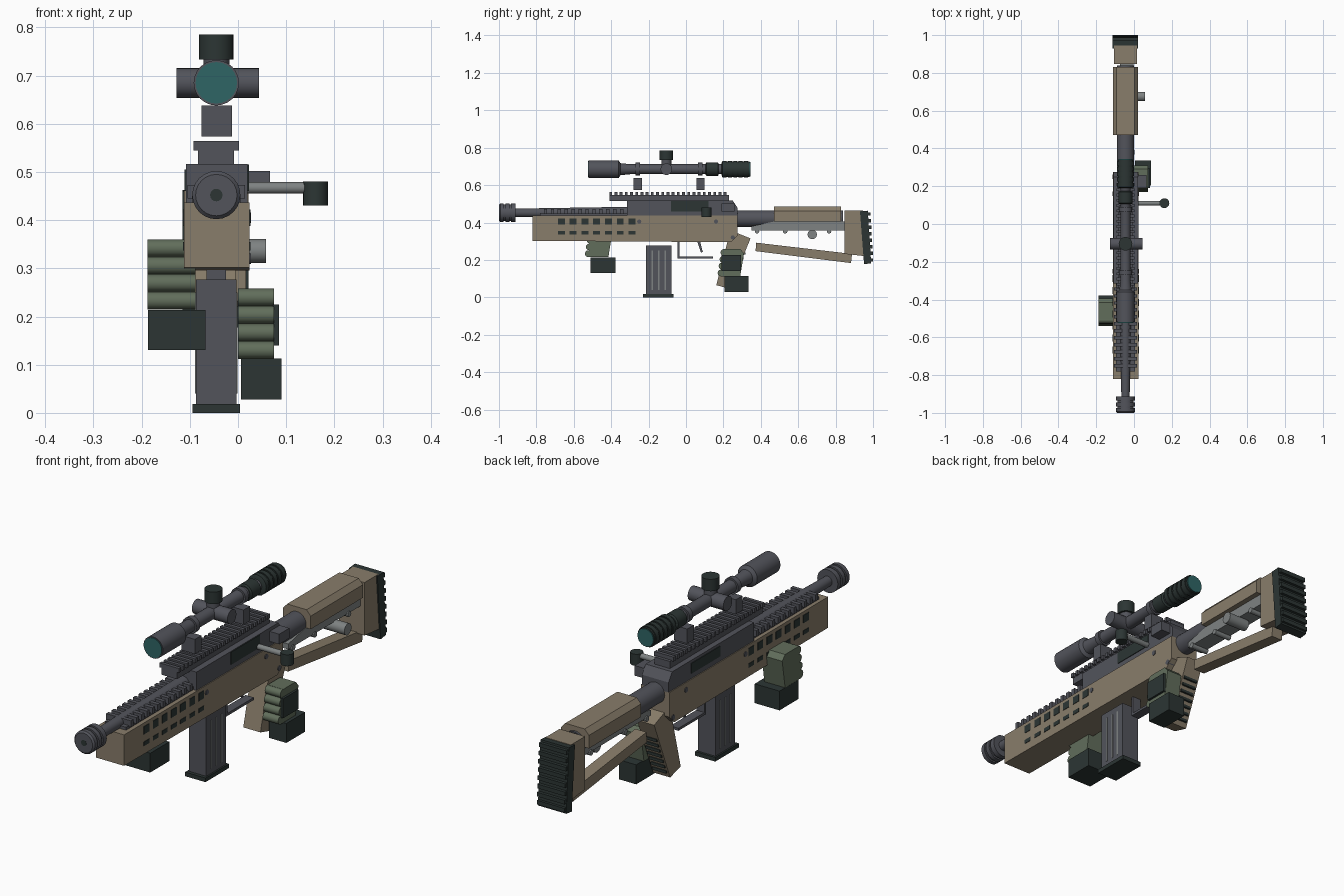
import bpy, bmesh, math
from mathutils import Vector, Matrix

if "Cube" in bpy.data.objects:
    bpy.data.objects.remove(bpy.data.objects["Cube"])

CX = -0.045          # centre line of the body


def mat(name, r, g, b):
    m = bpy.data.materials.new(name)
    m.diffuse_color = (r, g, b, 1)
    m.use_nodes = True
    m.node_tree.nodes["Principled BSDF"].inputs["Base Color"].default_value = m.diffuse_color
    return m


SLATE = mat("slate metal", 0.085, 0.088, 0.105)
TAN = mat("tan polymer", 0.25, 0.205, 0.145)
DARK = mat("dark rubber", 0.025, 0.036, 0.034)
GREEN = mat("glove green", 0.12, 0.155, 0.105)
TEAL = mat("lens teal", 0.028, 0.13, 0.13)
LIGHT = mat("light steel", 0.21, 0.225, 0.225)


def finish(bm, name, m, smooth=False):
    bmesh.ops.recalc_face_normals(bm, faces=bm.faces)
    me = bpy.data.meshes.new(name)
    bm.to_mesh(me)
    bm.free()
    me.materials.append(m)
    ob = bpy.data.objects.new(name, me)
    bpy.context.collection.objects.link(ob)
    if smooth:
        bpy.ops.object.select_all(action='DESELECT')
        ob.select_set(True)
        bpy.context.view_layer.objects.active = ob
        bpy.ops.object.shade_smooth_by_angle(angle=math.radians(35))
    return ob


def boxes(name, m, items, bevel=0):
    """One object from boxes given as (x0, x1, y0, y1, z0, z1)."""
    bm = bmesh.new()
    for x0, x1, y0, y1, z0, z1 in items:
        mx = Matrix.Translation(((x0 + x1) / 2, (y0 + y1) / 2, (z0 + z1) / 2))
        bmesh.ops.create_cube(bm, size=1, matrix=mx @ Matrix.Diagonal((x1 - x0, y1 - y0, z1 - z0, 1)))
    if bevel:
        bmesh.ops.bevel(bm, geom=bm.edges[:], offset=bevel, segments=1, affect='EDGES')
    return finish(bm, name, m)


def plate(name, m, pts, x0, x1):
    """Side outline of (y, z) points, given thickness along x."""
    bm = bmesh.new()
    f = bm.faces.new([bm.verts.new((x0, y, z)) for y, z in pts])
    g = bmesh.ops.extrude_face_region(bm, geom=[f])
    bmesh.ops.translate(bm, vec=(x1 - x0, 0, 0), verts=[v for v in g['geom'] if isinstance(v, bmesh.types.BMVert)])
    return finish(bm, name, m)


def turned(name, m, z, prof, x=CX, n=24):
    """Round part along y from (y, radius) pairs, closed at both ends."""
    bm = bmesh.new()
    rings = [[bm.verts.new((x + r * math.cos(2 * math.pi * i / n), y, z + r * math.sin(2 * math.pi * i / n)))
              for i in range(n)] for y, r in prof]
    for a, b in zip(rings, rings[1:]):
        for i in range(n):
            bm.faces.new((a[i], a[(i + 1) % n], b[(i + 1) % n], b[i]))
    bm.faces.new(rings[0])
    bm.faces.new(rings[-1])
    return finish(bm, name, m, True)


def rods(name, m, items, n=16):
    """One object from cylinders given as (start, end, radius)."""
    bm = bmesh.new()
    for a, b, r in items:
        a, b = Vector(a), Vector(b)
        q = (b - a).to_track_quat('Z', 'Y').to_matrix().to_4x4()
        bmesh.ops.create_cone(bm, cap_ends=True, segments=n, radius1=r, radius2=r, depth=(b - a).length,
                              matrix=Matrix.Translation((a + b) / 2) @ q)
    return finish(bm, name, m, True)


# barrel and muzzle
turned("barrel", SLATE, 0.452, [(-0.92, 0.022), (-0.8, 0.024), (-0.3, 0.032)])
turned("muzzle_brake", SLATE, 0.452, [(-1, 0.043), (-0.993, 0.05), (-0.975, 0.05), (-0.975, 0.043), (-0.965, 0.043),
       (-0.965, 0.05), (-0.945, 0.05), (-0.945, 0.043), (-0.935, 0.043), (-0.935, 0.05), (-0.912, 0.05)])
rods("bore", DARK, [((CX, -1.0005, 0.452), (CX, -0.99, 0.452), 0.013)])

# chassis with two rows of side slots
L, R = -0.112, 0.024
plate("chassis", TAN, [(-0.82, 0.302), (0.24, 0.295), (0.275, 0.33), (0.275, 0.437), (-0.82, 0.437)], L, R)
slots = []
for i in range(7):
    y = -0.685 + i * 0.063
    for z0, z1 in ((0.388, 0.422), (0.337, 0.355)):
        for x in (L, R):
            slots.append((x - 0.002, x + 0.002, y, y + 0.037, z0, z1))
boxes("chassis_slots", DARK, slots)
rods("chassis_pins", SLATE, [((L - 0.003, y, z), (R + 0.003, y, z), 0.011)
     for y, z in ((-0.25, 0.405), (0.16, 0.405), (0.25, 0.32))])

# rail beneath the barrel
boxes("barrel_rail", SLATE, [(-0.095, 0.005, -0.78, -0.3, 0.437, 0.45)] +
      [(-0.105, 0.015, -0.76 + i * 0.037, -0.742 + i * 0.037, 0.445, 0.473) for i in range(12)])

# receiver
plate("receiver", SLATE, [(-0.315, 0.435), (0.275, 0.435), (0.275, 0.48), (0.25, 0.517), (-0.315, 0.517)], -0.108, 0.02)
boxes("ejection_port", DARK, [(0.019, 0.023, -0.08, 0.12, 0.46, 0.515)])
boxes("receiver_side_plate", DARK, [(-0.111, -0.107, -0.08, 0.12, 0.46, 0.505)])
boxes("top_rail", SLATE, [(-0.083, -0.008, -0.41, 0.23, 0.515, 0.548)])
boxes("top_rail_teeth", SLATE, [(-0.092, 0.002, -0.41 + i * 0.0278, -0.395 + i * 0.0278, 0.545, 0.564) for i in range(23)])

# bolt handle
boxes("bolt_block", SLATE, [(0.01, 0.066, 0.19, 0.26, 0.458, 0.502)])
rods("bolt_rod", LIGHT, [((0.0, 0.11, 0.467), (0.145, 0.11, 0.467), 0.012)])
rods("bolt_knob", DARK, [((0.161, 0.11, 0.43), (0.161, 0.11, 0.48), 0.026)], 20)

# scope
SZ = 0.685
turned("scope_tube", SLATE, SZ, [(-0.52, 0.04), (-0.52, 0.047), (-0.36, 0.047), (-0.35, 0.032),
       (-0.3, 0.027), (0.2, 0.027), (0.22, 0.035)])
turned("scope_ring", DARK, SZ, [(0.105, 0.03), (0.11, 0.037), (0.17, 0.037), (0.175, 0.03)])
eyepiece = [(0.19, 0.032)]
for i in range(5):
    y = 0.195 + i * 0.029
    eyepiece += [(y, 0.045), (y + 0.021, 0.045), (y + 0.021, 0.041), (y + 0.029, 0.041)]
turned("scope_eyepiece", DARK, SZ, eyepiece)
rods("scope_lenses", TEAL, [((CX, -0.523, SZ), (CX, -0.51, SZ), 0.043), ((CX, 0.33, SZ), (CX, 0.344, SZ), 0.038)], 24)
rods("scope_side_turrets", SLATE, [((-0.128, -0.105, SZ), (0.044, -0.105, SZ), 0.031)], 20)
rods("scope_turret_neck", SLATE, [((CX, -0.105, SZ), (CX, -0.105, 0.74), 0.027)])
rods("scope_top_turret", DARK, [((CX, -0.105, 0.733), (CX, -0.105, 0.785), 0.036)], 20)
boxes("scope_mounts", SLATE, [(-0.076, -0.012, y, y + 0.045, 0.574, 0.638) for y in (-0.28, 0.055)])
rods("scope_mount_rings", SLATE, [((CX, y, SZ), (CX, y + 0.024, SZ), 0.035) for y in (-0.27, 0.065)], 20)

# stock
turned("buffer_tube", SLATE, 0.42, [(0.27, 0.045), (0.84, 0.045)])
bm = bmesh.new()
cheek = [(L, 0.405), (0.022, 0.405), (0.022, 0.462), (0.002, 0.485), (-0.092, 0.485), (L, 0.462)]
face = bm.faces.new([bm.verts.new((x, 0.47, z)) for x, z in cheek])
ext = bmesh.ops.extrude_face_region(bm, geom=[face])
bmesh.ops.translate(bm, vec=(0, 0.36, 0), verts=[v for v in ext['geom'] if isinstance(v, bmesh.types.BMVert)])
finish(bm, "cheek_rest", TAN)
plate("stock_bar", LIGHT, [(0.35, 0.356), (0.85, 0.356), (0.85, 0.405), (0.47, 0.405), (0.35, 0.38)], -0.075, -0.002)
rods("stock_bolts", LIGHT, [((-0.08, y, 0.353), (0.003, y, 0.353), 0.012) for y in (0.38, 0.53, 0.765)])
rods("stock_knob", LIGHT, [((CX, 0.675, 0.336), (0.058, 0.675, 0.336), 0.025)], 20)
plate("stock_strut", TAN, [(0.375, 0.292), (0.372, 0.247), (0.882, 0.183), (0.888, 0.232)], -0.072, -0.018)
plate("stock_block", TAN, [(0.848, 0.232), (0.96, 0.22), (0.945, 0.463), (0.848, 0.463)], -0.106, 0.017)
plate("butt_pad", DARK, [(0.93, 0.46), (0.972, 0.463), (0.99, 0.182), (0.952, 0.177)], L - 0.003, 0.022)
ridges = []
for i in range(8):
    t = (i + 0.5) / 8
    y, z = 0.972 + 0.018 * t, 0.463 - 0.281 * t
    ridges.append((L - 0.001, 0.02, y - 0.005, min(y + 0.013, 1.0), z - 0.009, z + 0.009))
boxes("butt_pad_ridges", DARK, ridges)

# pistol grip with ridges down its back
plate("grip", TAN, [(0.225, 0.31), (0.27, 0.345), (0.345, 0.315), (0.235, 0.045), (0.162, 0.065)], -0.088, -0.005)
back = Vector((0, 0.235 - 0.345, 0.045 - 0.315))
boxes("grip_ridges", DARK, [(-0.08, -0.012, y - 0.012, y + 0.006, z - 0.006, z + 0.006)
      for y, z in [(0.345 + back.y * t, 0.315 + back.z * t) for t in [0.3 + 0.1 * i for i in range(7)]]])

# magazine
boxes("magazine", SLATE, [(-0.087, -0.003, -0.215, -0.078, 0.015, 0.277)])
boxes("magazine_ribs", LIGHT, [(x - 0.002, x + 0.002, y, y + 0.008, 0.04, 0.25)
      for x in (-0.087, -0.003) for y in (-0.185, -0.15, -0.115)])
boxes("magazine_base", DARK, [(-0.094, 0.004, -0.23, -0.068, 0, 0.018)])

# trigger
boxes("trigger_guard", SLATE, [(-0.065, -0.025, -0.046, 0.145, 0.208, 0.219), (-0.065, -0.025, -0.046, -0.035, 0.208, 0.3)])
plate("trigger", SLATE, [(0.06, 0.3), (0.075, 0.3), (0.09, 0.242), (0.08, 0.24)], -0.055, -0.035)


def hand(side, x0, x1, y0, y1, z0, z1, lean):
    """Gloved hand: leaning palm with four stacked fingers on its front."""
    h = z1 - z0
    plate(side + "_palm", GREEN, [(y0 + 0.02, z0), (y1 - lean, z0), (y1, z0 + h * 0.85), (y1 - 0.02, z1),
                                  (y0 + 0.02 + lean, z1)], x0, x1)
    rods(side + "_fingers", GREEN, [((x0, y0 + 0.02 + lean * t, z0 + h * t), (x1, y0 + 0.02 + lean * t, z0 + h * t), h / 8)
         for t in (0.125, 0.375, 0.625, 0.875)], 12)


# left hand and cuff
hand("left_hand", -0.188, -0.088, -0.545, -0.395, 0.215, 0.36, 0.02)
boxes("left_cuff", DARK, [(-0.187, -0.067, -0.51, -0.378, 0.13, 0.214)])

# right hand and cuff
hand("right_hand", 0.0, 0.075, 0.165, 0.31, 0.112, 0.258, 0.02)
boxes("right_hand_patch", DARK, [(0.073, 0.085, 0.19, 0.295, 0.14, 0.225)])
boxes("right_cuff", DARK, [(0.006, 0.09, 0.205, 0.335, 0.028, 0.113)])
